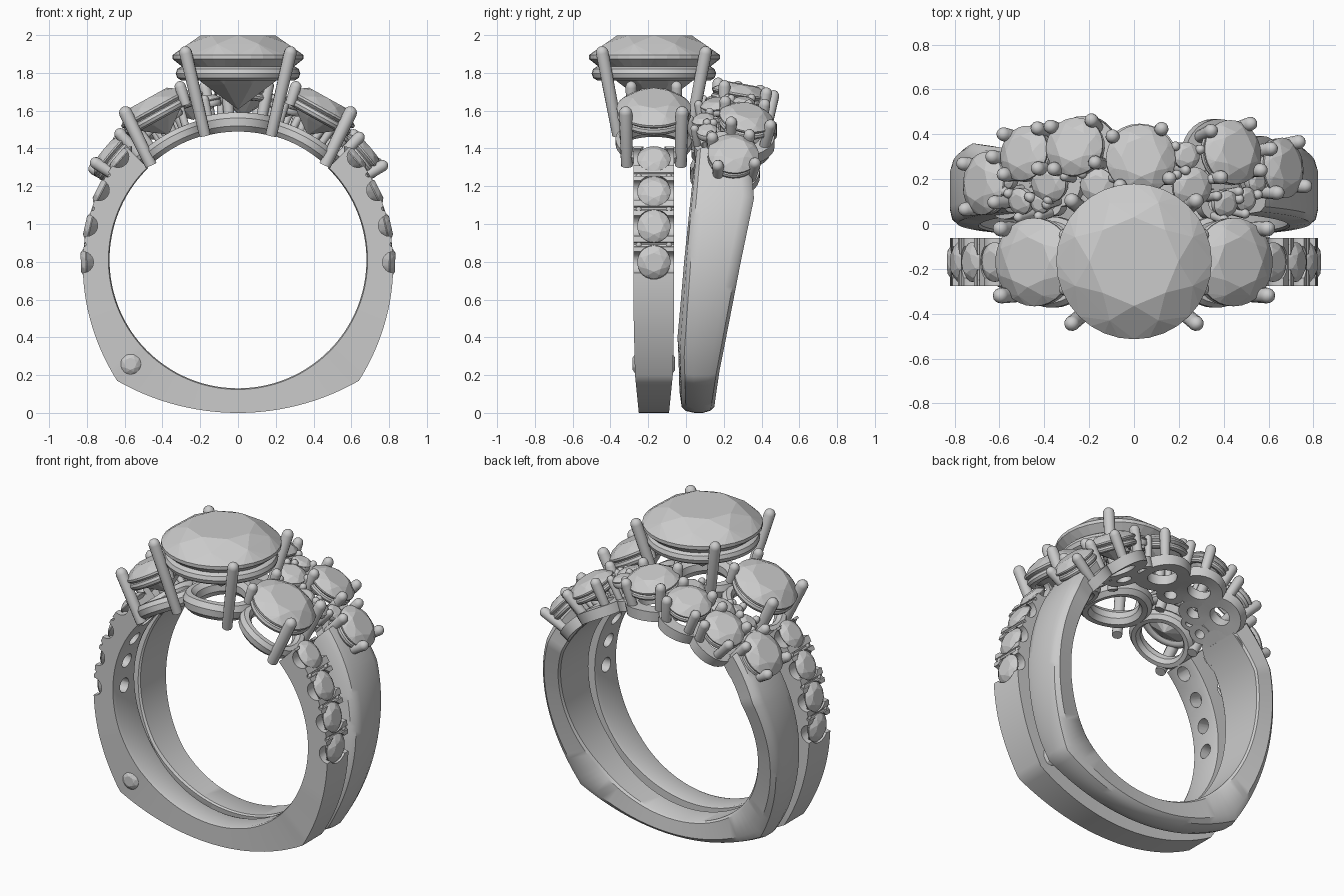
import bpy, bmesh
from math import sin, cos, pi, radians, asin, atan2, hypot
from mathutils import Vector, Matrix

if "Cube" in bpy.data.objects:
    bpy.data.objects.remove(bpy.data.objects["Cube"])

CZ, RIN, YE = 0.81, 0.68, -0.17      # finger hole centre height, radius, solitaire ring plane


def loft(name, rings, wrap=False, smooth=True):
    """Skin a list of closed point rings; cap the ends or wrap around."""
    bm = bmesh.new()
    vs = [[bm.verts.new(p) for p in r] for r in rings]
    n = len(vs[0])
    for i in range(len(vs) if wrap else len(vs) - 1):
        a, b = vs[i], vs[(i + 1) % len(vs)]
        for j in range(n):
            bm.faces.new((a[j], a[(j + 1) % n], b[(j + 1) % n], b[j]))
    if not wrap:
        bm.faces.new(vs[0])
        bm.faces.new(vs[-1])
    return finish(name, bm, smooth)


def finish(name, bm, smooth):
    bmesh.ops.recalc_face_normals(bm, faces=bm.faces)
    me = bpy.data.meshes.new(name)
    bm.to_mesh(me)
    bm.free()
    ob = bpy.data.objects.new(name, me)
    bpy.context.collection.objects.link(ob)
    ob["smooth"] = smooth
    return ob


def polar(theta, r, y):
    return Vector((r * sin(theta), y, CZ + r * cos(theta)))


def frame(theta, r, y, tilt=0.0):
    return Matrix.Translation(polar(theta, r, y)) @ Matrix.Rotation(theta, 4, 'Y') @ Matrix.Rotation(-tilt, 4, 'X')


def lathe(name, profile, m, n=16, smooth=True):
    return loft(name, [[m @ Vector((r * cos(2 * pi * k / n), r * sin(2 * pi * k / n), h)) for k in range(n)]
                       for r, h in profile], smooth=smooth)


def prong(name, a, b, r):
    a, b = Vector(a), Vector(b)
    d = b - a
    m = Matrix.Translation(a) @ d.to_track_quat('Z', 'Y').to_matrix().to_4x4()
    arc = [(r * cos(radians(t)), d.length - r + r * sin(radians(t))) for t in (0, 25, 50, 72, 86)]
    return lathe(name, [(r * 0.9, 0)] + arc, m, 12)


def gem(name, r, m):
    """Round brilliant: convex hull of table, crown, girdle, pavilion and culet points."""
    bm = bmesh.new()
    for n, rad, h, off in ((8, .57, .33, 0), (8, .82, .2, .5), (32, 1, .03, 0), (32, 1, -.03, 0),
                           (8, .55, -.42, .5), (1, 0, -.8, 0)):
        for k in range(n):
            a = 2 * pi * (k + off) / n
            bm.verts.new(m @ Vector((rad * r * cos(a), rad * r * sin(a), h * r)))
    bmesh.ops.convex_hull(bm, input=bm.verts)
    return finish(name, bm, False)


def bent_ring(name, theta, R, y, rad, w, h, corners=8, n=36):
    """Ring whose flat plane is wrapped around the finger."""
    rings = []
    for k in range(n):
        a = 2 * pi * k / n
        ring = []
        for q in range(corners):
            b = 2 * pi * (q + .5) / corners
            rr = rad + w * cos(b)
            ring.append(polar(theta + rr * cos(a) / R, R + h * sin(b), y + rr * sin(a)))
        rings.append(ring)
    return loft(name, rings, True)


def torus(name, m, rad, w, h, n=40):
    return loft(name, [[m @ Vector(((rad + w * cos(b)) * cos(a), (rad + w * cos(b)) * sin(a), h * sin(b)))
                        for b in [2 * pi * q / 10 for q in range(10)]]
                       for a in [2 * pi * k / n for k in range(n)]], True)


def lerp(table, z):
    for (z0, a), (z1, b) in zip(table, table[1:]):
        if z <= z1:
            return a + (b - a) * max(0, (z - z0) / (z1 - z0))
    return table[-1][1]


# Outer outline of a shank: curved side, corner at the foot, shallow bottom arc
P = [(.64, .17), (.88, .55), (.90, 1.05), (.59, 1.41)]
side = []
for i in range(41):
    t = i / 40
    w = ((1 - t) ** 3, 3 * t * (1 - t) ** 2, 3 * t * t * (1 - t), t ** 3)
    side.append((sum(a * p[0] for a, p in zip(w, P)), sum(a * p[1] for a, p in zip(w, P))))
bottom = [(.64 * k / 14, 1.29 - (1.29 ** 2 - (.64 * k / 14) ** 2) ** .5) for k in range(13, -14, -1)]
outline = side[::-1] + bottom + [(-x, z) for x, z in side]


def shank(name, section):
    rings = []
    for x, z in outline:
        rings.append([polar(atan2(x, z - CZ), r, y) for r, y in section(hypot(x, z - CZ), z)])
    return loft(name, rings)


def solitaire_section(ro, z):
    h = lerp([(0, .08), (.2, .1), (.5, .107), (2, .107)], z)
    return [(RIN + .006, YE - h), (ro, YE - h), (ro, YE + h), (RIN + .006, YE + h), (RIN, YE + h * .8), (RIN, YE - h * .8)]


def cluster_section(ro, z):
    f = lerp([(0, -.035), (.3, -.045), (.8, -.01), (1.2, .025), (1.5, .05)], z)
    b = lerp([(0, .15), (.2, .18), (.5, .235), (.8, .29), (1.15, .36), (1.5, .33)], z)
    t = ro - RIN
    return [(RIN + .005, f + .01), (RIN + .1 * t, f), (RIN + .75 * t, f + .012), (ro - .01, f + .035), (ro, f + .08),
            (ro, b - .06), (ro - .012, b - .02), (RIN + .75 * t, b), (RIN + .1 * t, b - .012), (RIN + .005, b - .025)]


solitaire = shank("solitaire_shank", solitaire_section)
shank("cluster_shank", cluster_section)

# Shoulder stones set in scalloped seats
scallops, seats, holes = [], [], []
for s in (1, -1):
    for i, zt in enumerate((.80, .99, 1.18, 1.355)):
        x, z = min(side, key=lambda p: abs(p[1] - zt))
        th, R = s * atan2(x, z - CZ), hypot(x, z - CZ)
        gem("shoulder_stone", .088, frame(th, R - .018, YE))
        m = frame(th, R, YE)
        scallops.append(lathe("scallop_cut", [(.056, -.2), (.056, .2)], m @ Matrix.Rotation(pi / 2, 4, 'X'), 24))
        groove = frame(th - s * .115, R, YE) @ Matrix.Rotation(pi / 2, 4, 'X')
        if i < 3:
            scallops.append(lathe("groove_cut", [(.013, -.2), (.013, .2)], groove, 8))
            for v in (-.08, .08):
                prong("shoulder_bead", polar(th - s * .115, R - .04, YE + v), polar(th - s * .115, R - .003, YE + v), .018)
        seats.append(lathe("seat_cut", [(.09, -.03), (.09, .1)], m, 24))
        holes.append(lathe("hole_cut", [(.045, -.3), (.045, .05)], m, 16))
for group in (scallops, seats, holes):
    bm = bmesh.new()
    for o in group:
        bm.from_mesh(o.data)
        bpy.data.objects.remove(o)
    cutter = finish("cutter", bm, False)
    mod = solitaire.modifiers.new("cut", 'BOOLEAN')
    mod.operation, mod.solver, mod.object = 'DIFFERENCE', 'EXACT', cutter
    bpy.context.view_layer.update()
    solitaire.data = bpy.data.meshes.new_from_object(solitaire.evaluated_get(bpy.context.evaluated_depsgraph_get()))
    solitaire.modifiers.clear()
    bpy.data.objects.remove(cutter)

# Small flush stones in the foot of the solitaire shank
gem("front_foot_stone", .056, Matrix.Translation((-.57, YE - .094, .26)) @ Matrix.Rotation(pi / 2, 4, 'X'))
gem("back_foot_stone", .056, Matrix.Translation((.57, YE + .094, .26)) @ Matrix.Rotation(-pi / 2, 4, 'X'))

# Centre stone with its basket
gem("centre_stone", .347, Matrix.Translation((0, YE + .003, 1.884)))
torus("centre_bearing", Matrix.Translation((0, YE, 1.797)), .285, .045, .04)
bent_ring("centre_base_ring", 0, .73, YE, .18, .042, .055)
for sx in (1, -1):
    for sy in (1, -1):
        prong("centre_prong", (sx * .175, YE + sy * .19, 1.47), (sx * .285, YE + sy * .28, 1.94), .034)

# Side stones
for s in (1, -1):
    th = s * radians(29)
    gem("side_stone", .197, frame(th, .915, YE))
    torus("side_bearing", frame(th, .875, YE), .165, .03, .027)
    bent_ring("side_base_ring", s * radians(30), .725, YE, .17, .036, .045)
    for v in (-.15, .15):
        prong("side_outer_prong", (s * .46, YE + v * .95, 1.31), (s * .61, YE + v, 1.62), .035)
        prong("side_inner_prong", (s * .275, YE + v * .8, 1.63), (s * .315, YE + v * .8, 1.755), .03)

# Cluster stones: x, y, radius, radial height, tilt to the back
large = [(.44, .32, .145, .87, 10), (.665, .25, .135, .87, 4), (.03, .29, .155, .88, 10),
         (-.265, .345, .132, .88, 12), (-.49, .315, .125, .87, 12), (-.67, .18, .14, .87, 4)]
small = [(-.38, .18, .085, .86, -5), (-.165, .175, .075, .86, 0), (.26, .165, .09, .86, -5), (.235, .305, .06, .87, 5),
         (.41, .09, .06, .85, -10), (.5, .11, .055, .85, -5), (.55, .19, .05, .85, 0), (-.51, .1, .06, .85, -8),
         (-.42, .09, .045, .85, -8), (-.57, .2, .045, .86, 0)]
for kind, stones in (("large", large), ("small", small)):
    big = kind == "large"
    for x, y, r, R, tilt in stones:
        th = asin(x / R)
        m = frame(th, R, y, radians(tilt))
        gem(f"{kind}_cluster_stone", r, m)
        torus(f"{kind}_cluster_bearing", m @ Matrix.Translation((0, 0, -.035 if big else -.02)),
              r * .84, r * .15, .02, 24)
        # square-section washers overlap into one openwork gallery plate
        bent_ring(f"{kind}_cluster_base", th, .72, y * .97, r * .82, .055 if big else r * .45, .045, 4, 28)
        for k in range(4 if big else 3):
            a = pi / 4 + k * pi / 2 + .15 if big else .4 + k * 2 * pi / 3
            d = Vector((cos(a), sin(a), 0))
            foot = polar(th + d.x * r * .9 / R, .71 if big else .74, y * .97 + d.y * r * .85)
            prong(f"{kind}_cluster_prong", foot, m @ (d * (r + .01) + Vector((0, 0, .06 if big else .03))),
                  .031 if big else .022)

# Smooth metal, flat facets
bpy.ops.object.select_all(action='DESELECT')
for o in bpy.context.scene.objects:
    if o["smooth"]:
        o.select_set(True)
        bpy.context.view_layer.objects.active = o
bpy.ops.object.shade_smooth_by_angle(angle=radians(35))
